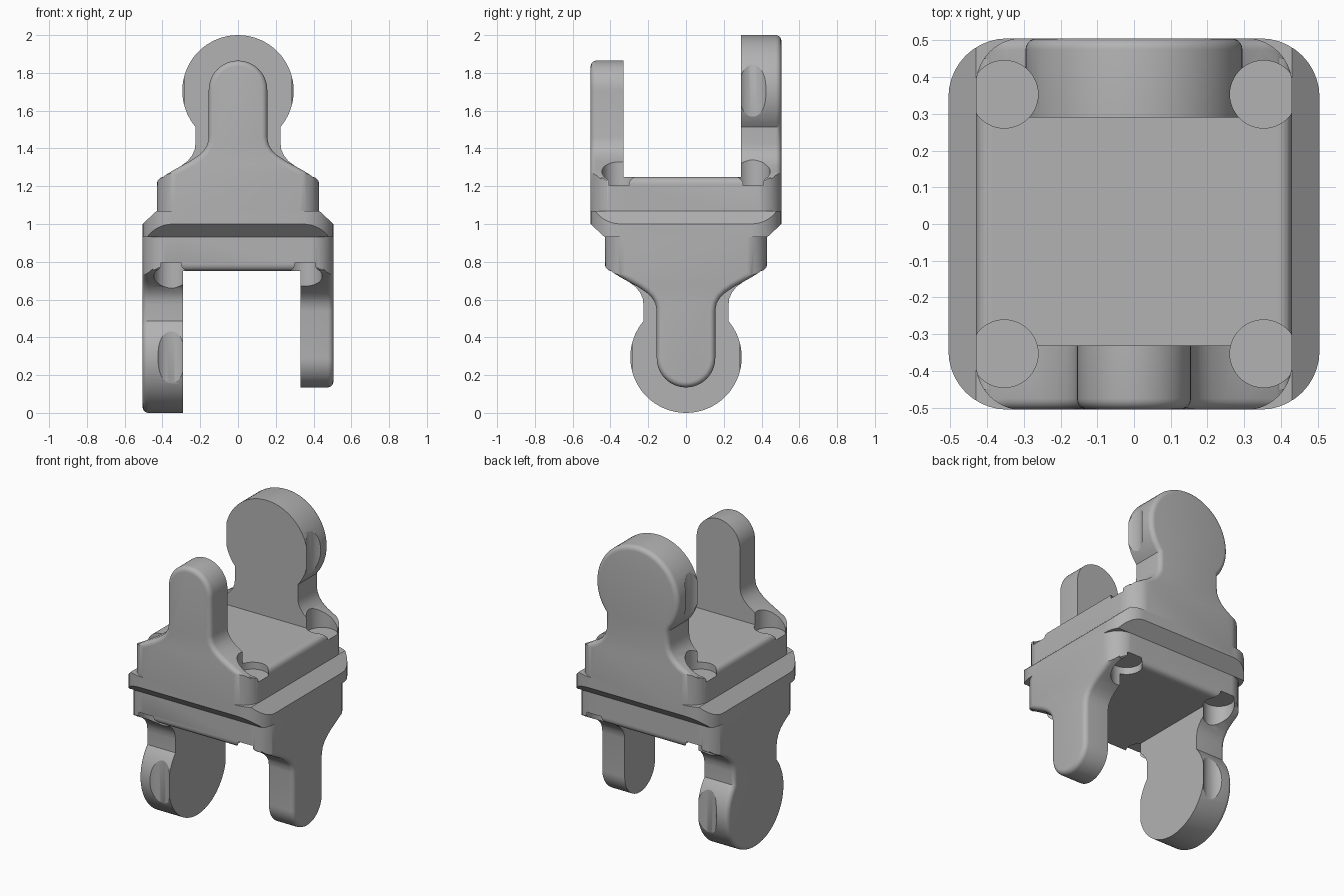
import bpy, bmesh
from math import sin, cos, pi, radians
from mathutils import Matrix

cube = bpy.data.objects.get("Cube")
if cube:
    bpy.data.objects.remove(cube, do_unlink=True)

grey = bpy.data.materials.new("plain grey")
grey.use_nodes = True
GREY = (0.45, 0.45, 0.45, 1)
grey.diffuse_color = GREY
grey.node_tree.nodes["Principled BSDF"].inputs["Base Color"].default_value = GREY


def arc(cx, cy, r, a0, a1, n):
    angles = [radians(a0 + (a1 - a0) * i / n) for i in range(n + 1)]
    return [(cx + r * cos(a), cy + r * sin(a)) for a in angles]


def rounded_rect(hx, hy, r):
    pts = []
    for k, (sx, sy) in enumerate([(1, 1), (-1, 1), (-1, -1), (1, -1)]):
        pts += arc(sx * (hx - r), sy * (hy - r), r, 90 * k, 90 * k + 90, 10)
    return pts


def symmetric(half):
    """Right half of a profile, from top to bottom, mirrored to a closed loop."""
    return half + [(-x, z) for x, z in reversed(half) if x > 1e-5]


def prism(name, pts, axis, lo, hi, fillet=0):
    """Extrude a profile along y or z; fillet rounds the upper rim at 'lo'."""
    bm = bmesh.new()
    place = (lambda p, d: (p[0], d, p[1])) if axis == "y" else (lambda p, d: (p[0], p[1], d))
    a = [bm.verts.new(place(p, lo)) for p in pts]
    b = [bm.verts.new(place(p, hi)) for p in pts]
    bm.faces.new(a)
    bm.faces.new(b)
    n = len(pts)
    for i in range(n):
        j = (i + 1) % n
        bm.faces.new((a[i], a[j], b[j], b[i]))
    bmesh.ops.recalc_face_normals(bm, faces=bm.faces)
    if fillet:
        rim = [e for e in bm.edges if all(v in a and v.co.z > 1.19 for v in e.verts)]
        bmesh.ops.bevel(bm, geom=rim, offset=fillet, segments=5, profile=0.5,
                        affect="EDGES", clamp_overlap=True)
    mesh = bpy.data.meshes.new(name)
    bm.to_mesh(mesh)
    bm.free()
    mesh.materials.append(grey)
    obj = bpy.data.objects.new(name, mesh)
    bpy.context.collection.objects.link(obj)
    return obj


def combine(target, operation, *others):
    for other in others:
        mod = target.modifiers.new(operation, "BOOLEAN")
        mod.operation, mod.solver, mod.object = operation, "EXACT", other
        bpy.context.view_layer.update()
        deps = bpy.context.evaluated_depsgraph_get()
        mesh = bpy.data.meshes.new_from_object(target.evaluated_get(deps))
        target.modifiers.clear()
        target.data = mesh
        bpy.data.objects.remove(other, do_unlink=True)


# Shoulder curve shared by both ears
shoulder = [(0.3, 1.308), (0.35, 1.28), (0.39, 1.255), (0.415, 1.232), (0.43, 1.2), (0.43, 1.02)]

# Slim front ear
slim = symmetric(arc(0, 1.71, 0.155, 90, 0, 14)
                 + [(0.155, 1.46), (0.162, 1.42), (0.182, 1.388), (0.21, 1.362), (0.25, 1.335)]
                 + shoulder)
front_ear = prism("front_ear", slim, "y", -0.505, -0.33, 0.03)

# Round-headed back ear, turned so its filleted rim faces the back
head = symmetric(arc(0, 1.705, 0.295, 90, -40.3, 26)
                 + [(0.225, 1.43), (0.229, 1.395), (0.242, 1.365), (0.265, 1.335)]
                 + shoulder)
back_ear = prism("back_ear", head, "y", -0.505, -0.29, 0.03)
back_ear.data.transform(Matrix.Rotation(pi, 4, "Z"))

# Block between the ears, with rounded long edges
block = symmetric([(0, 1.25)] + arc(0.39, 1.21, 0.04, 90, 0, 6) + [(0.43, 1.02)])
yoke = prism("upper_yoke", block, "y", -0.45, 0.45)
combine(yoke, "UNION", front_ear, back_ear)

# Rounded vertical corners
combine(yoke, "INTERSECT", prism("corner_trim", rounded_rect(0.431, 0.507, 0.13), "z", 0.9, 2.2))

# Chamfered flange
flange = prism("flange", rounded_rect(0.505, 0.505, 0.16), "z", 1.0, 1.07)
wedge = [(0.516, 0.99), (0.419, 1.08), (-0.419, 1.08), (-0.516, 0.99)]
combine(flange, "INTERSECT", prism("flange_chamfer", wedge, "y", -0.7, 0.7))
combine(yoke, "UNION", flange)

# Corner counterbores, which also notch the round head
for sx in (-1, 1):
    for sy in (-1, 1):
        circle = arc(sx * 0.353, sy * 0.353, 0.092, 0, 352.5, 47)
        combine(yoke, "DIFFERENCE", prism("bore", circle, "z", 1.205, 2.2))

yoke.data.shade_smooth()
yoke.data.set_sharp_from_angle(angle=radians(28))

# Lower yoke: the same part flipped over and turned a quarter
lower = yoke.copy()
lower.data = yoke.data.copy()
lower.name = "lower_yoke"
lower.data.transform(Matrix(((0, -1, 0, 0), (-1, 0, 0, 0), (0, 0, -1, 2), (0, 0, 0, 1))))
bpy.context.collection.objects.link(lower)
